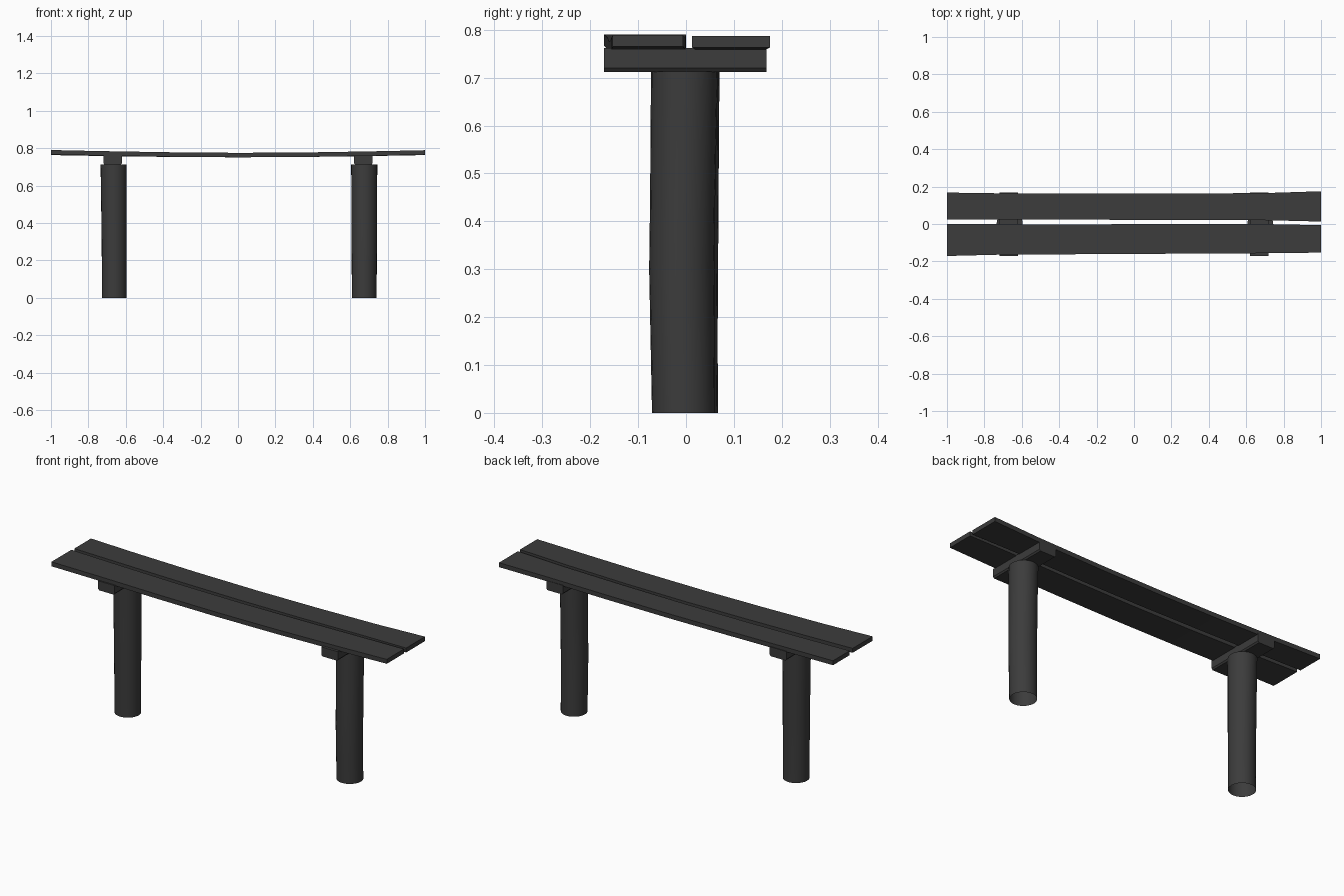
import bpy, bmesh, math

if "Cube" in bpy.data.objects:
    bpy.data.objects.remove(bpy.data.objects["Cube"])

dark = bpy.data.materials.new("dark_wood")
dark.diffuse_color = (0.045, 0.045, 0.045, 1)
dark.use_nodes = True
dark.node_tree.nodes["Principled BSDF"].inputs["Base Color"].default_value = dark.diffuse_color


def loft(name, rings, cap_start=True, smooth=False):
    """Skin a list of equal-length point rings into one object."""
    bm = bmesh.new()
    loops = [[bm.verts.new(p) for p in ring] for ring in rings]
    n = len(loops[0])
    for a, b in zip(loops, loops[1:]):
        for i in range(n):
            j = (i + 1) % n
            bm.faces.new((a[i], a[j], b[j], b[i]))
    if cap_start:
        bm.faces.new(loops[0][::-1])
    bm.faces.new(loops[-1])
    bmesh.ops.recalc_face_normals(bm, faces=bm.faces)
    mesh = bpy.data.meshes.new(name)
    bm.to_mesh(mesh)
    bm.free()
    mesh.materials.append(dark)
    obj = bpy.data.objects.new(name, mesh)
    bpy.context.collection.objects.link(obj)
    if smooth:
        bpy.ops.object.select_all(action='DESELECT')
        obj.select_set(True)
        bpy.context.view_layer.objects.active = obj
        bpy.ops.object.shade_smooth_by_angle(angle=math.radians(40))
    return obj


def plank(name, stations):
    """Sagging board: each station is x, y min, y max, top z."""
    t = 0.024
    loft(name, [[(x, y0, z - t), (x, y1, z - t), (x, y1, z), (x, y0, z)]
                for x, y0, y1, z in stations])


def leg(name, stations):
    """Bowed post with an open foot: each station is z, centre x, y, radius."""
    n = 24
    loft(name, [[(cx + r * math.cos(2 * math.pi * i / n),
                  cy + r * math.sin(2 * math.pi * i / n), z) for i in range(n)]
                for z, cx, cy, r in stations], cap_start=False, smooth=True)


# Seat boards, slightly warped and sagging in the middle
plank("front_seat_board", [
    (-1, -0.171, 0.0, 0.790), (-0.72, -0.164, -0.001, 0.784),
    (-0.36, -0.162, -0.002, 0.778), (0, -0.160, -0.001, 0.775),
    (0.36, -0.158, 0.0, 0.777), (0.72, -0.156, -0.001, 0.783),
    (1, -0.153, -0.006, 0.789)])
plank("back_seat_board", [
    (-1, 0.025, 0.168, 0.787), (-0.72, 0.025, 0.164, 0.782),
    (-0.36, 0.024, 0.162, 0.777), (0, 0.022, 0.162, 0.775),
    (0.36, 0.021, 0.163, 0.777), (0.72, 0.020, 0.166, 0.782),
    (1, 0.013, 0.175, 0.787)])

# Cross bars under the boards
for side, cx in (("left", -0.67), ("right", 0.67)):
    w, c = 0.05, 0.006
    section = [(-w + c, 0.712), (w - c, 0.712), (w, 0.72), (w, 0.762), (-w, 0.762), (-w, 0.72)]
    loft(side + "_cross_bar", [[(cx + dx, y, z) for dx, z in section] for y in (-0.171, 0.168)])

# Posts
leg("left_leg", [(0, -0.662, 0.001, 0.066), (0.15, -0.662, 0.0, 0.066),
                 (0.3, -0.662, 0.0, 0.067), (0.45, -0.663, 0.0, 0.068),
                 (0.6, -0.664, 0.0, 0.069), (0.713, -0.665, 0.0, 0.070)])
leg("right_leg", [(0, 0.675, -0.005, 0.066), (0.15, 0.675, -0.007, 0.067),
                  (0.3, 0.675, -0.009, 0.068), (0.45, 0.675, -0.007, 0.068),
                  (0.6, 0.675, -0.005, 0.069), (0.713, 0.675, -0.003, 0.070)])
